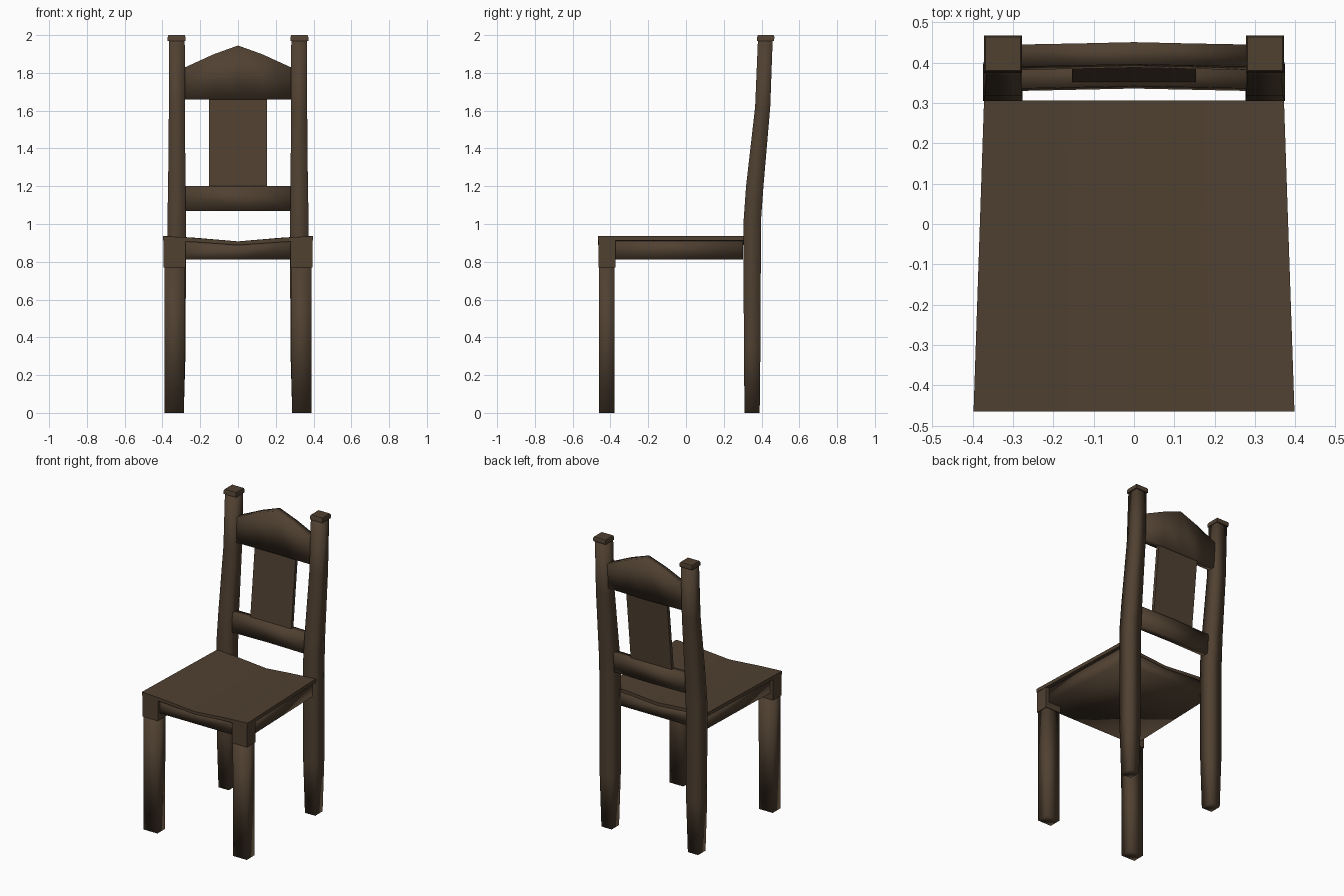
import bpy, bmesh, math

if "Cube" in bpy.data.objects:
    bpy.data.objects.remove(bpy.data.objects["Cube"])

wood = bpy.data.materials.new("dark brown wood")
wood.diffuse_color = (0.08, 0.052, 0.031, 1)
wood.use_nodes = True
wood.node_tree.nodes["Principled BSDF"].inputs["Base Color"].default_value = wood.diffuse_color


def loft(name, sections, angle=180):
    """Skin a list of four-point sections and cap both ends."""
    bm = bmesh.new()
    rings = [[bm.verts.new(p) for p in s] for s in sections]
    for a, b in zip(rings, rings[1:]):
        for i in range(4):
            j = (i + 1) % 4
            bm.faces.new((a[i], a[j], b[j], b[i]))
    bm.faces.new(rings[0])
    bm.faces.new(rings[-1])
    bmesh.ops.recalc_face_normals(bm, faces=bm.faces)
    mesh = bpy.data.meshes.new(name)
    bm.to_mesh(mesh)
    bm.free()
    mesh.materials.append(wood)
    mesh.shade_smooth()
    mesh.set_sharp_from_angle(angle=math.radians(angle))
    obj = bpy.data.objects.new(name, mesh)
    bpy.context.collection.objects.link(obj)
    return obj


def upright(name, side, levels, angle=180):
    """Vertical post from (z, x0, x1, y0, y1) levels, on the given side."""
    loft(name, [[(side * x0, y0, z), (side * x1, y0, z),
                 (side * x1, y1, z), (side * x0, y1, z)]
                for z, x0, x1, y0, y1 in levels], angle)


def crosspiece(name, stations, angle=180):
    """Horizontal part from (x, bottom y0, y1, z0, top y0, y1, z1) stations."""
    loft(name, [[(x, a0, z0), (x, a1, z0), (x, b1, z1), (x, b0, z1)]
                for x, a0, a1, z0, b0, b1, z1 in stations], angle)


for label, side in (("left", -1), ("right", 1)):
    # front leg with a slightly wider block under the seat
    upright("front_leg_" + label, side, [
        (0, 0.285, 0.388, -0.46, -0.378), (0.78, 0.282, 0.39, -0.46, -0.378)])
    upright("front_leg_block_" + label, side, [
        (0.77, 0.278, 0.394, -0.464, -0.374), (0.915, 0.278, 0.394, -0.464, -0.374)], 40)
    # rear leg running up into the raked back post
    upright("back_post_" + label, side, [
        (0, 0.287, 0.364, 0.31, 0.39),
        (0.35, 0.277, 0.374, 0.306, 0.394),
        (1.02, 0.276, 0.374, 0.305, 0.397),
        (1.2, 0.278, 0.37, 0.318, 0.41),
        (1.62, 0.281, 0.366, 0.366, 0.446),
        (1.98, 0.282, 0.365, 0.381, 0.459)])
    # post cap
    upright("post_cap_" + label, side, [
        (1.97, 0.278, 0.372, 0.375, 0.466),
        (1.99, 0.278, 0.372, 0.377, 0.468),
        (2.0, 0.282, 0.368, 0.381, 0.464)], 60)

# dished seat board, narrower at the back
loft("seat", [[(s * 0.398, -0.465, z - t), (s * 0.398, -0.465, z),
               (s * 0.372, 0.306, z), (s * 0.372, 0.306, z - t)]
              for s, z, t in ((-1, 0.936, 0.024), (-0.6, 0.927, 0.022), (0, 0.908, 0.02),
                              (0.6, 0.927, 0.022), (1, 0.936, 0.024))], 40)

# closed apron box below the seat
loft("apron", [[(s * 0.372, -0.44, 0.812), (s * 0.372, -0.44, z),
                (s * 0.35, 0.303, z), (s * 0.35, 0.303, 0.812)]
               for s, z in ((-1, 0.918), (0, 0.893), (1, 0.918))], 95)

# crested top rail and lower rail, both bowed slightly backwards
crosspiece("top_rail", [
    (x, 0.382 + b, 0.434 + b, 1.66, 0.39 + b, 0.445 + b, z)
    for x, b, z in ((-0.29, 0, 1.825), (-0.13, 0.003, 1.898), (0, 0.006, 1.945),
                    (0.13, 0.003, 1.898), (0.29, 0, 1.825))])
crosspiece("lower_rail", [
    (x, 0.33 + b, 0.377 + b, 1.07, 0.336 + b, 0.386 + b, 1.2)
    for x, b in ((-0.285, 0), (0, 0.006), (0.285, 0))])

# flat centre splat
crosspiece("back_splat", [
    (x, 0.35, 0.373, 1.18, 0.402, 0.425, 1.68) for x in (-0.154, 0.154)], 40)
